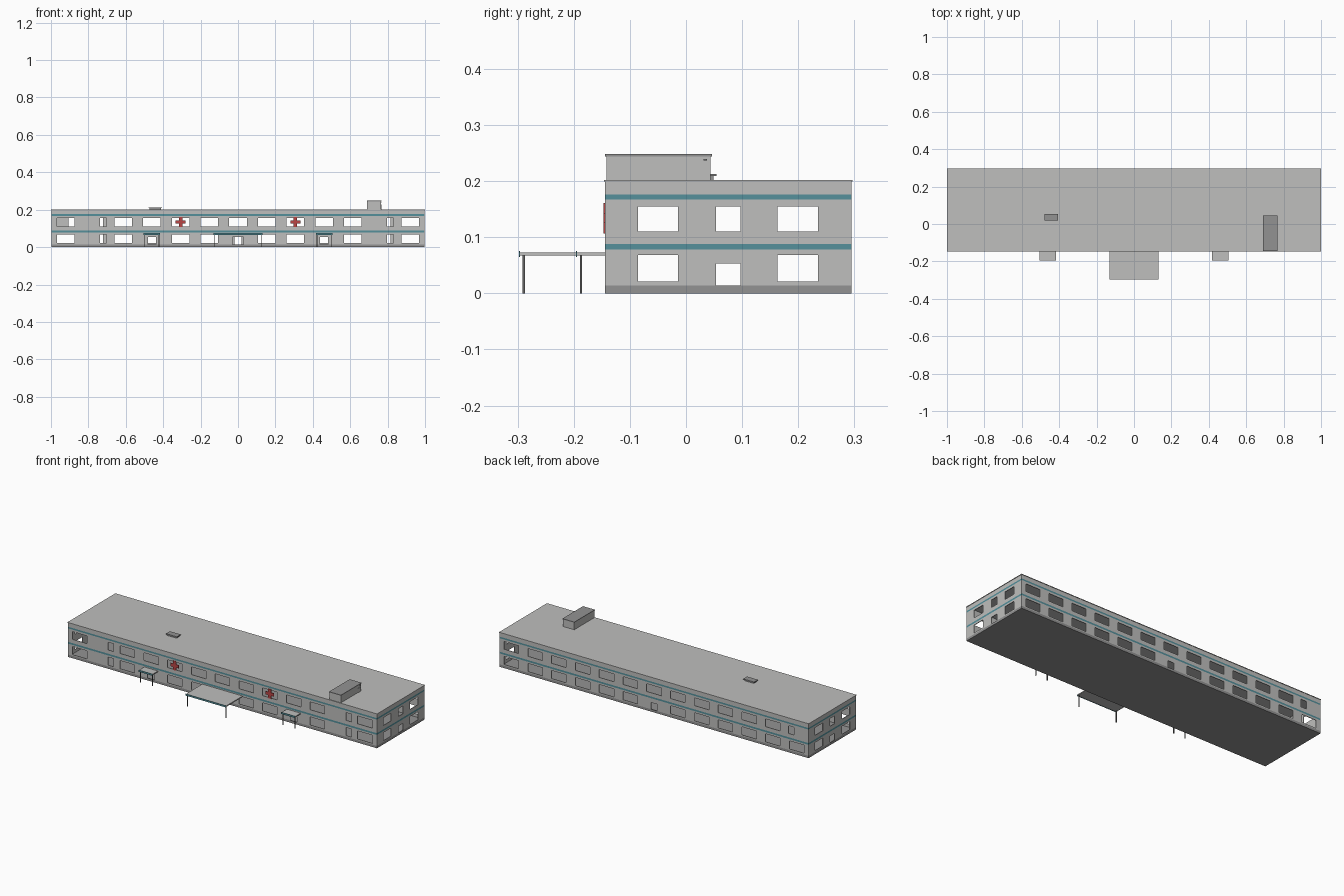
import bpy, bmesh

if "Cube" in bpy.data.objects:
    bpy.data.objects.remove(bpy.data.objects["Cube"])


def mat(name, rgb):
    m = bpy.data.materials.new(name)
    m.diffuse_color = (*rgb, 1)
    m.use_nodes = True
    m.node_tree.nodes["Principled BSDF"].inputs["Base Color"].default_value = m.diffuse_color
    return m


WALL = mat("light_grey_wall", (0.52, 0.52, 0.51))
TEAL = mat("teal_trim", (0.09, 0.28, 0.33))
DARK = mat("mid_grey", (0.29, 0.29, 0.29))
POST = mat("dark_grey_metal", (0.13, 0.13, 0.13))
RED = mat("red_sign", (0.48, 0.06, 0.06))


def finish(bm, name, mats):
    me = bpy.data.meshes.new(name)
    bm.to_mesh(me)
    bm.free()
    for m in mats:
        me.materials.append(m)
    ob = bpy.data.objects.new(name, me)
    bpy.context.collection.objects.link(ob)
    return ob


def box(name, m, x0, x1, y0, y1, z0, z1):
    bm = bmesh.new()
    bmesh.ops.create_cube(bm, size=1)
    for v in bm.verts:
        v.co.x = (x0 + x1) / 2 + v.co.x * (x1 - x0)
        v.co.y = (y0 + y1) / 2 + v.co.y * (y1 - y0)
        v.co.z = (z0 + z1) / 2 + v.co.z * (z1 - z0)
    return finish(bm, name, [m])


# Main building dimensions
X, YF, YB, TOP = 0.998, -0.144, 0.295, 0.199
PLINTH = 0.014
BANDS = [(0.078, 0.088), (0.167, 0.176)]
LOW, HIGH = (0.021, 0.068), (0.110, 0.155)
DOOR = (PLINTH, 0.053)
STEP = 0.1535


def opening(c, w, zr):
    return (c - w / 2, c + w / 2, *zr)


# Openings in each wall as (start, end, bottom, top)
front, back, side = [], [], []
for i in range(-6, 7):
    c = i * STEP
    for zr in (LOW, HIGH):
        low = zr is LOW
        # front: slim stair windows, three entrances, wide windows elsewhere
        if abs(i) == 5:
            front.append(opening(-0.72 if i < 0 else 0.815, 0.035, zr))
        elif low and i == 0:
            front.append(opening(0, 0.06, DOOR))
        elif low and abs(i) == 3:
            front.append(opening(c, 0.044, DOOR))
        else:
            front.append(opening(c, 0.094, zr))
        # back: one small door and one slim end window
        if low and i == 0:
            back.append(opening(c, 0.038, DOOR))
        elif not low and i == -6:
            back.append(opening(-0.887, 0.036, zr))
        else:
            back.append(opening(c, 0.094, zr))
for c, w in ((-0.05, 0.071), (0.0755, 0.044), (0.199, 0.072)):
    side.append(opening(c, w, HIGH))
    side.append(opening(c, w, DOOR if w < 0.05 else LOW))

# Walls: grid faces with openings left out, bands and plinth coloured by height
bm = bmesh.new()
zs = sorted({0, TOP, PLINTH, *LOW, *HIGH, DOOR[1], *BANDS[0], *BANDS[1]})


def wall(u0, u1, holes, place):
    us = sorted({round(u, 5) for h in holes for u in h[:2]} | {u0, u1})
    for a, b in zip(us, us[1:]):
        for lo, hi in zip(zs, zs[1:]):
            u, z = (a + b) / 2, (lo + hi) / 2
            if any(h[0] < u < h[1] and h[2] < z < h[3] for h in holes):
                continue
            f = bm.faces.new([bm.verts.new(place(p, q))
                              for p, q in ((a, lo), (b, lo), (b, hi), (a, hi))])
            if z < PLINTH:
                f.material_index = 2
            elif any(s < z < e for s, e in BANDS):
                f.material_index = 1


wall(-X, X, front, lambda u, z: (u, YF, z))
wall(-X, X, back, lambda u, z: (u, YB, z))
wall(YF, YB, side, lambda u, z: (X, u, z))
wall(YF, YB, side, lambda u, z: (-X, u, z))
bmesh.ops.remove_doubles(bm, verts=bm.verts, dist=1e-5)
# Turn every face outwards
bm.normal_update()
mid_y = (YF + YB) / 2
flip = []
for f in bm.faces:
    c = f.calc_center_median()
    if f.normal.x * c.x + f.normal.y * (c.y - mid_y) < 0:
        flip.append(f)
bmesh.ops.reverse_faces(bm, faces=flip)
walls = finish(bm, "outer_walls", [WALL, TEAL, DARK, WALL])
mod = walls.modifiers.new("thickness", 'SOLIDIFY')
mod.thickness = 0.004
mod.offset = -1
mod.use_even_offset = True
mod.material_offset = 3

# Floor and roof
box("ground_floor", DARK, -X + 0.004, X - 0.004, YF + 0.004, YB - 0.004, 0, 0.003)
box("roof", WALL, -1, 1, YF - 0.002, YB + 0.002, TOP, 0.202)

# Rooftop plant room with cap, door and lamp
box("plant_room", WALL, 0.691, 0.764, -0.142, 0.044, 0.202, 0.244)
box("plant_room_cap", DARK, 0.689, 0.766, -0.144, 0.046, 0.244, 0.248)
box("plant_room_door", WALL, 0.764, 0.766, 0.014, 0.039, 0.202, 0.227)
box("plant_room_lamp", DARK, 0.764, 0.768, 0.031, 0.037, 0.237, 0.239)

# Roof hatch
box("hatch_base", DARK, -0.473, -0.412, 0.022, 0.049, 0.202, 0.209)
box("hatch_lid", DARK, -0.478, -0.407, 0.018, 0.054, 0.209, 0.213)


# Entrance canopies with teal front edge and two posts
def canopy(name, c, half, y0, inset):
    box(name + "_canopy", WALL, c - half, c + half, y0, YF, 0.067, 0.073)
    box(name + "_fascia", TEAL, c - half, c + half, y0 - 0.002, y0, 0.065, 0.075)
    for s, side_name in ((-1, "left"), (1, "right")):
        px, py = c + s * (half - inset), y0 + 0.007
        box(f"{name}_{side_name}_post", POST, px - 0.002, px + 0.002,
            py - 0.002, py + 0.002, 0, 0.067)


canopy("main_entrance", 0, 0.13, -0.296, 0.006)
canopy("left_entrance", -3 * STEP, 0.044, -0.194, 0.006)
canopy("right_entrance", 3 * STEP, 0.044, -0.194, 0.006)

# Red cross signs in two upper windows
for i, name in ((-2, "left"), (2, "right")):
    c, z, r, t = i * STEP, 0.134, 0.027, 0.009
    box(name + "_cross_upright", RED, c - t, c + t, -0.147, -0.143, z - r, z + r)
    for s, part in ((-1, "left_arm"), (1, "right_arm")):
        xs = sorted((c + s * t, c + s * r))
        box(f"{name}_cross_{part}", RED, *xs, -0.147, -0.143, z - t, z + t)
